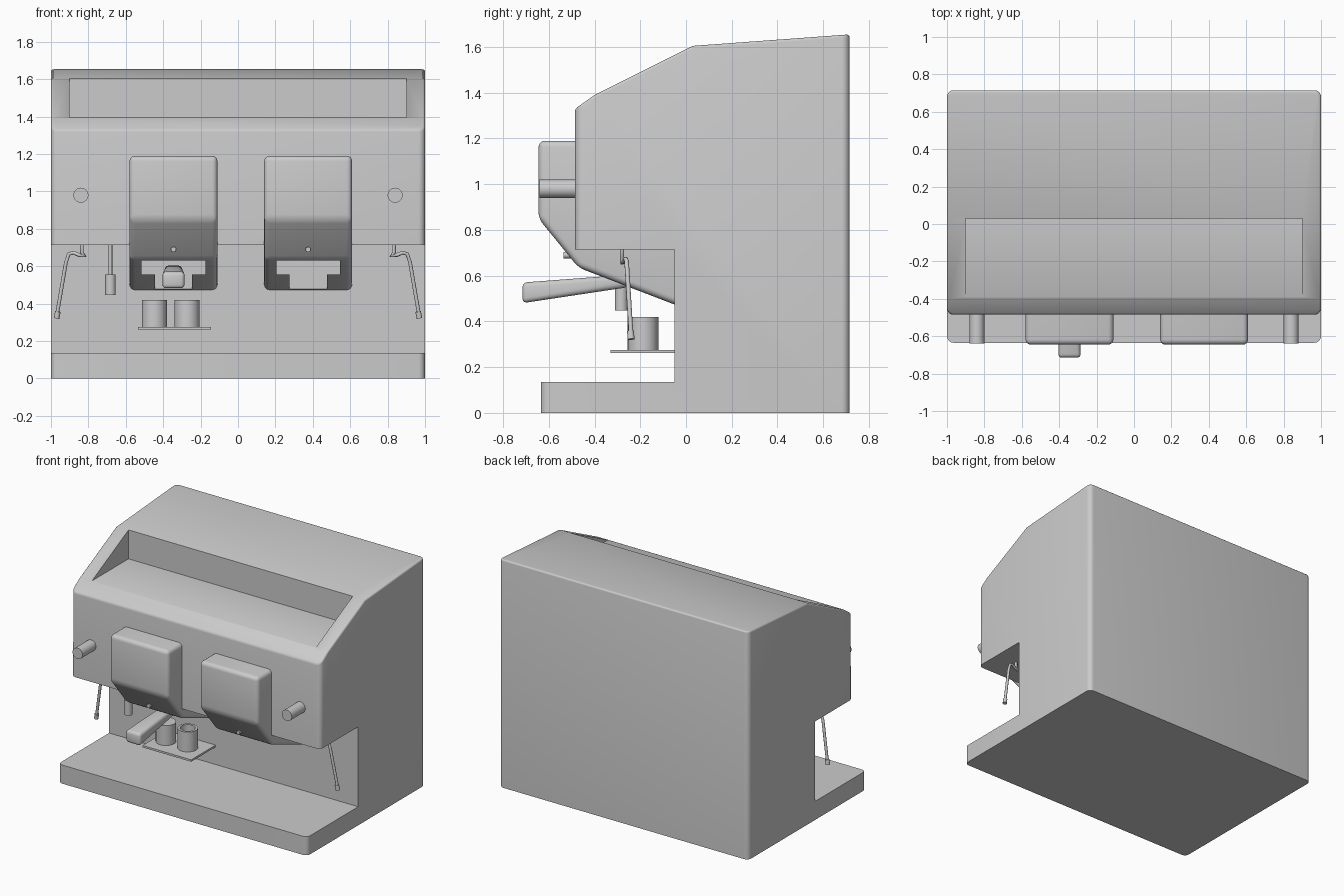
import bpy, bmesh, math
from mathutils import Vector

default = bpy.data.objects.get("Cube")
if default:
    bpy.data.objects.remove(default, do_unlink=True)

COLOUR = (0.6, 0.6, 0.6, 1)
grey = bpy.data.materials.new("light_grey")
grey.use_nodes = True
grey.diffuse_color = COLOUR
grey.node_tree.nodes["Principled BSDF"].inputs["Base Color"].default_value = COLOUR


def finish(bm, name):
    bmesh.ops.recalc_face_normals(bm, faces=bm.faces)
    mesh = bpy.data.meshes.new(name)
    bm.to_mesh(mesh)
    bm.free()
    obj = bpy.data.objects.new(name, mesh)
    bpy.context.collection.objects.link(obj)
    mesh.materials.append(grey)
    return obj


def smooth(obj):
    bpy.ops.object.select_all(action='DESELECT')
    obj.select_set(True)
    bpy.context.view_layer.objects.active = obj
    bpy.ops.object.shade_smooth_by_angle(angle=math.radians(35))


def extrude_profile(points, x0, x1):
    """Side outline of (y, z) points swept from x0 to x1."""
    bm = bmesh.new()
    face = bm.faces.new([bm.verts.new((x0, y, z)) for y, z in points])
    out = bmesh.ops.extrude_face_region(bm, geom=[face])["geom"]
    bmesh.ops.translate(bm, vec=(x1 - x0, 0, 0),
                        verts=[g for g in out if isinstance(g, bmesh.types.BMVert)])
    bmesh.ops.recalc_face_normals(bm, faces=bm.faces)
    return bm


def bevel(bm, rule, width, segments):
    edges = [e for e in bm.edges if rule(*[v.co for v in e.verts], e)]
    bmesh.ops.bevel(bm, geom=edges, offset=width, segments=segments,
                    profile=0.5, affect='EDGES', clamp_overlap=True)


def box(name, x, y, z):
    return finish(extrude_profile([(y[0], z[0]), (y[1], z[0]), (y[1], z[1]), (y[0], z[1])], *x), name)


def cut(obj, cutter):
    mod = obj.modifiers.new("cut", 'BOOLEAN')
    mod.operation = 'DIFFERENCE'
    mod.solver = 'EXACT'
    mod.object = cutter
    bpy.context.view_layer.objects.active = obj
    bpy.ops.object.modifier_apply(modifier=mod.name)
    bpy.data.objects.remove(cutter, do_unlink=True)


def rod(name, start, end, radius, sides=24):
    a, b = Vector(start), Vector(end)
    bm = bmesh.new()
    bmesh.ops.create_cone(bm, cap_ends=True, segments=sides, radius1=radius,
                          radius2=radius, depth=(b - a).length)
    turn = (b - a).to_track_quat('Z', 'Y').to_matrix().to_4x4()
    turn.translation = (a + b) / 2
    bm.transform(turn)
    obj = finish(bm, name)
    smooth(obj)
    return obj


# Body: side outline with rounded upright corners and a slightly eased top
body_outline = [(-0.635, 0), (0.715, 0), (0.715, 1.655), (0.03, 1.605), (-0.4, 1.39),
                (-0.485, 1.33), (-0.485, 0.715), (-0.05, 0.715), (-0.05, 0.135), (-0.635, 0.135)]
bm = extrude_profile(body_outline, -1, 1)
bevel(bm, lambda a, b, e: abs(a.y - b.y) < 0.001 and abs(a.z - b.z) > 0.1
      and abs(a.y + 0.05) > 0.01, 0.035, 5)
bevel(bm, lambda a, b, e: min(a.z, b.z) > 1.3 and e.calc_face_angle(0) > 0.5, 0.012, 3)
body = finish(bm, "body")
# Cup tray sunk into the sloping top
cut(body, box("tray_cutter", (-0.9, 0.9), (-0.6, 0.03), (1.395, 1.9)))
smooth(body)

# Brew heads with a stepped slot underneath
head_outline = [(-0.04, 1.19), (-0.645, 1.19), (-0.645, 0.85), (-0.47, 0.635),
                (-0.04, 0.47)]
for side, cx in (("right", -0.345), ("left", 0.375)):
    bm = extrude_profile(head_outline, cx - 0.235, cx + 0.235)
    bevel(bm, lambda a, b, e: min(a.y, b.y) < -0.1, 0.028, 4)
    head = finish(bm, side + "_brew_head")
    cut(head, box("slot_cutter", (cx - 0.1, cx + 0.1), (-0.7, -0.06), (0.4, 0.6)))
    cut(head, box("slot_cutter", (cx - 0.17, cx + 0.17), (-0.7, -0.06), (0.555, 0.63)))
    smooth(head)
    rod(side + "_head_button", (cx, -0.535, 0.69), (cx, -0.48, 0.69), 0.014, 16)

# Filter handle: tapered rounded bar
bm = extrude_profile([(-0.715, 0.48), (-0.25, 0.55), (-0.25, 0.605), (-0.715, 0.57)], -0.405, -0.285)
for v in bm.verts:
    if v.co.y > -0.5:
        v.co.x = -0.345 + (v.co.x + 0.345) * 0.75
bevel(bm, lambda a, b, e: True, 0.02, 3)
smooth(finish(bm, "filter_handle"))

# Cup shelf and cups
box("cup_shelf", (-0.535, -0.145), (-0.33, -0.045), (0.262, 0.276))
for name, cx in (("right_cup", -0.447), ("left_cup", -0.272)):
    cup = rod(name, (cx, -0.188, 0.274), (cx, -0.188, 0.42), 0.067, 32)
    cut(cup, rod("cup_cutter", (cx, -0.188, 0.295), (cx, -0.188, 0.5), 0.05, 32))
    smooth(cup)

# Hot water outlet
rod("water_pipe", (-0.682, -0.283, 0.72), (-0.682, -0.283, 0.54), 0.01, 16)
rod("water_nozzle", (-0.682, -0.283, 0.555), (-0.682, -0.283, 0.447), 0.028)

# Mirrored knobs and steam wands
for side, s in (("right", -1), ("left", 1)):
    rod(side + "_steam_knob", (s * 0.84, -0.64, 0.98), (s * 0.84, -0.47, 0.98), 0.04, 32)
    curve = bpy.data.curves.new(side + "_steam_wand", 'CURVE')
    curve.dimensions = '3D'
    curve.bevel_depth = 0.01
    curve.bevel_resolution = 3
    curve.use_fill_caps = True
    path = [(0.835, -0.28, 0.73), (0.835, -0.28, 0.675), (0.82, -0.278, 0.655),
            (0.85, -0.27, 0.66), (0.88, -0.264, 0.673), (0.905, -0.26, 0.665),
            (0.92, -0.257, 0.62), (0.968, -0.24, 0.34)]
    spline = curve.splines.new('POLY')
    spline.points.add(len(path) - 1)
    for point, (x, y, z) in zip(spline.points, path):
        point.co = (s * x, y, z, 1)
    curve.materials.append(grey)
    wand = bpy.data.objects.new(side + "_steam_wand", curve)
    bpy.context.collection.objects.link(wand)
    rod(side + "_wand_tip", (s * 0.963, -0.243, 0.358), (s * 0.97, -0.24, 0.322), 0.015, 16)
